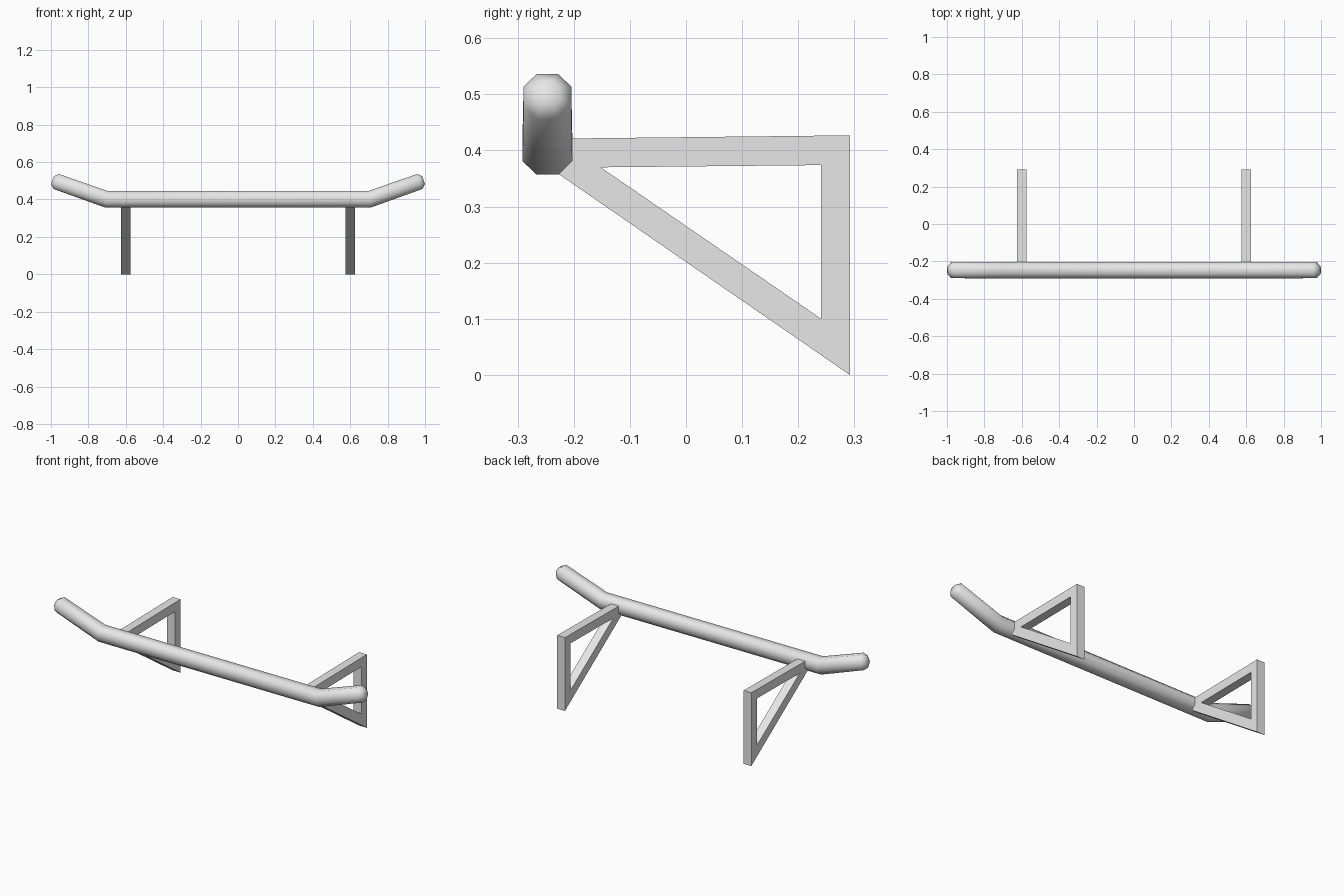
import bpy
import bmesh
from math import sin, cos, radians
from mathutils import Vector

cube = bpy.data.objects.get("Cube")
if cube:
    bpy.data.objects.remove(cube, do_unlink=True)

grey = bpy.data.materials.new("plain grey")
grey.use_nodes = True
grey.diffuse_color = (0.8, 0.8, 0.8, 1)
grey.node_tree.nodes["Principled BSDF"].inputs["Base Color"].default_value = (0.8, 0.8, 0.8, 1)


def finish(name, bm, smooth=False):
    bmesh.ops.recalc_face_normals(bm, faces=bm.faces)
    for face in bm.faces:
        face.smooth = smooth
    mesh = bpy.data.meshes.new(name)
    bm.to_mesh(mesh)
    bm.free()
    mesh.materials.append(grey)
    obj = bpy.data.objects.new(name, mesh)
    bpy.context.collection.objects.link(obj)
    return obj


# Bar: eight-sided section swept along a path with raised, rounded-off ends
BAR_Y, BAR_Z, BEND_X, TILT = -0.247, 0.401, 0.703, radians(19.5)


def bar_ring(bm, x, z, tilt, radius, side):
    flat = radius * 0.45
    section = [(flat, radius), (radius, flat), (radius, -flat), (flat, -radius),
               (-flat, -radius), (-radius, -flat), (-radius, flat), (-flat, radius)]
    return [bm.verts.new((side * (x - v * sin(tilt)), BAR_Y + u, z + v * cos(tilt)))
            for u, v in section]


def along(distance):
    return BEND_X + distance * cos(TILT), BAR_Z + distance * sin(TILT)


half = [(BEND_X, BAR_Z, TILT / 2, 0.0445),
        (*along(0.285), TILT, 0.0425),
        (*along(0.307), TILT, 0.022)]
bm = bmesh.new()
rings = [bar_ring(bm, *r, -1) for r in reversed(half)]
rings += [bar_ring(bm, *r, 1) for r in half]
for a, b in zip(rings, rings[1:]):
    for i in range(len(a)):
        j = (i + 1) % len(a)
        bm.faces.new((a[i], a[j], b[j], b[i]))
bm.faces.new(rings[0])
bm.faces.new(rings[-1])
finish("bumper_bar", bm, smooth=True)

# Brackets: flat triangular frames whose front tip is buried in the bar
outer = [(0.292, 0), (0.292, 0.427), (-0.24, 0.421), (-0.24, 0.367)]
inner = [(0.241, 0.1), (0.241, 0.374), (-0.152, 0.37), (-0.152, 0.37)]
WIDTH = 0.05


def bracket(name, x):
    bm = bmesh.new()
    loops = []
    for px in (x - WIDTH / 2, x + WIDTH / 2):
        loops.append([[bm.verts.new((px, y, z)) for y, z in pts]
                      for pts in (outer, inner)])
    (out_a, in_a), (out_b, in_b) = loops
    for i in range(4):
        j = (i + 1) % 4
        bm.faces.new((out_a[i], out_a[j], in_a[j], in_a[i]))
        bm.faces.new((out_b[i], out_b[j], in_b[j], in_b[i]))
        bm.faces.new((out_a[i], out_a[j], out_b[j], out_b[i]))
        bm.faces.new((in_a[i], in_a[j], in_b[j], in_b[i]))
    bmesh.ops.remove_doubles(bm, verts=bm.verts, dist=0.0001)
    return finish(name, bm)


bracket("left_bracket", 0.6)
bracket("right_bracket", -0.6)
